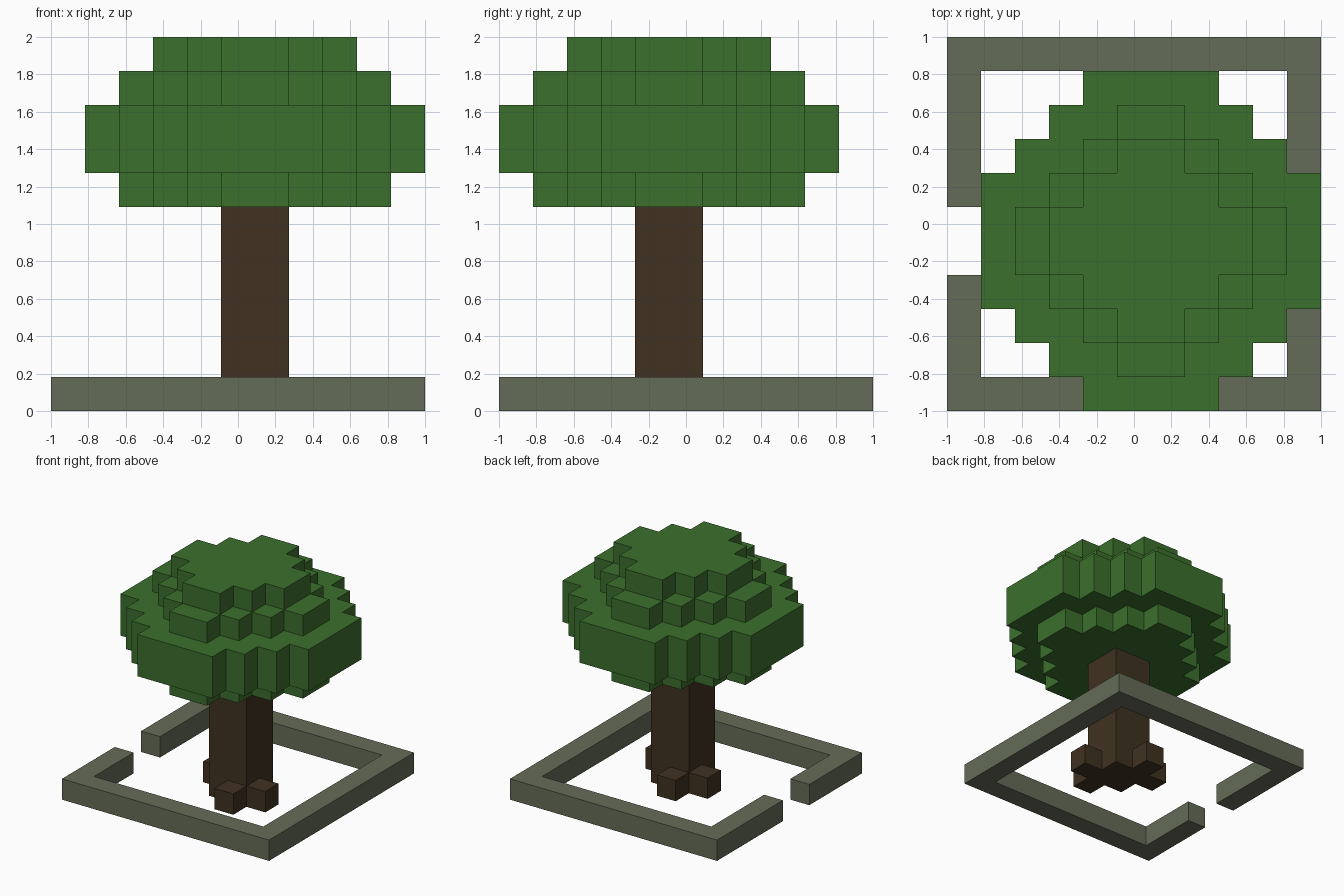
import bpy
import bmesh

if "Cube" in bpy.data.objects:
    bpy.data.objects.remove(bpy.data.objects["Cube"], do_unlink=True)

GRID = 11              # blocks along the longest side
U = 2 / GRID           # size of one block
TREE = (6, 5)          # tree axis, in blocks from the front right corner


def material(name, rgb):
    mat = bpy.data.materials.new(name)
    mat.use_nodes = True
    colour = (*rgb, 1)
    mat.diffuse_color = colour
    bsdf = mat.node_tree.nodes["Principled BSDF"]
    bsdf.inputs["Base Color"].default_value = colour
    bsdf.inputs["Roughness"].default_value = 0.9
    return mat


leaf = material("leaf green", (0.045, 0.162, 0.026))
bark = material("bark brown", (0.051, 0.032, 0.015))
stone = material("mossy stone", (0.130, 0.150, 0.098))


def prism(name, outline, low, high, mat):
    """Extrude an outline given in blocks from height low to high."""
    bm = bmesh.new()
    verts = [bm.verts.new((x * U - 1, y * U - 1, low * U)) for x, y in outline]
    base = bm.faces.new(verts)
    side = bmesh.ops.extrude_face_region(bm, geom=[base], use_keep_orig=True)
    top = [g for g in side["geom"] if isinstance(g, bmesh.types.BMVert)]
    bmesh.ops.translate(bm, verts=top, vec=(0, 0, (high - low) * U))
    bmesh.ops.recalc_face_normals(bm, faces=bm.faces)
    mesh = bpy.data.meshes.new(name)
    bm.to_mesh(mesh)
    bm.free()
    mesh.materials.append(mat)
    obj = bpy.data.objects.new(name, mesh)
    bpy.context.collection.objects.link(obj)
    return obj


def rect(x, y, w, d):
    return [(x, y), (x + w, y), (x + w, y + d), (x, y + d)]


def stepped_disc(radius, flat):
    """Blocky circle: one staircase quadrant turned four times."""
    quarter = [(radius, flat)]
    while quarter[-1][0] > flat:
        x, y = quarter[-1]
        quarter += [(x - 1, y), (x - 1, y + 1)]
    points = []
    for _ in range(4):
        points += quarter
        quarter = [(-y, x) for x, y in quarter]
    return [(x + TREE[0], y + TREE[1]) for x, y in points]


# Low border wall with a gap on the right side
wall = [(0, 6), (0, 11), (11, 11), (11, 0), (0, 0), (0, 4),
        (1, 4), (1, 1), (10, 1), (10, 10), (1, 10), (1, 6)]
prism("border_wall", wall, 0, 1, stone)

# Trunk with four single-block roots
prism("trunk", rect(TREE[0] - 1, TREE[1] - 1, 2, 2), 0, 6, bark)
roots = {"front": (6, 3), "left": (7, 4), "back": (5, 6), "right": (4, 5)}
for side, (x, y) in roots.items():
    prism(side + "_root", rect(x, y, 1, 1), 0, 1, bark)

# Canopy layers: name, radius, half length of flat side, bottom, top
for name, radius, flat, low, high in (
        ("canopy_bottom", 4, 1, 6, 7),
        ("canopy_middle", 5, 2, 7, 9),
        ("canopy_upper", 4, 1, 9, 10),
        ("canopy_top", 3, 1, 10, 11)):
    prism(name, stepped_disc(radius, flat), low, high, leaf)
